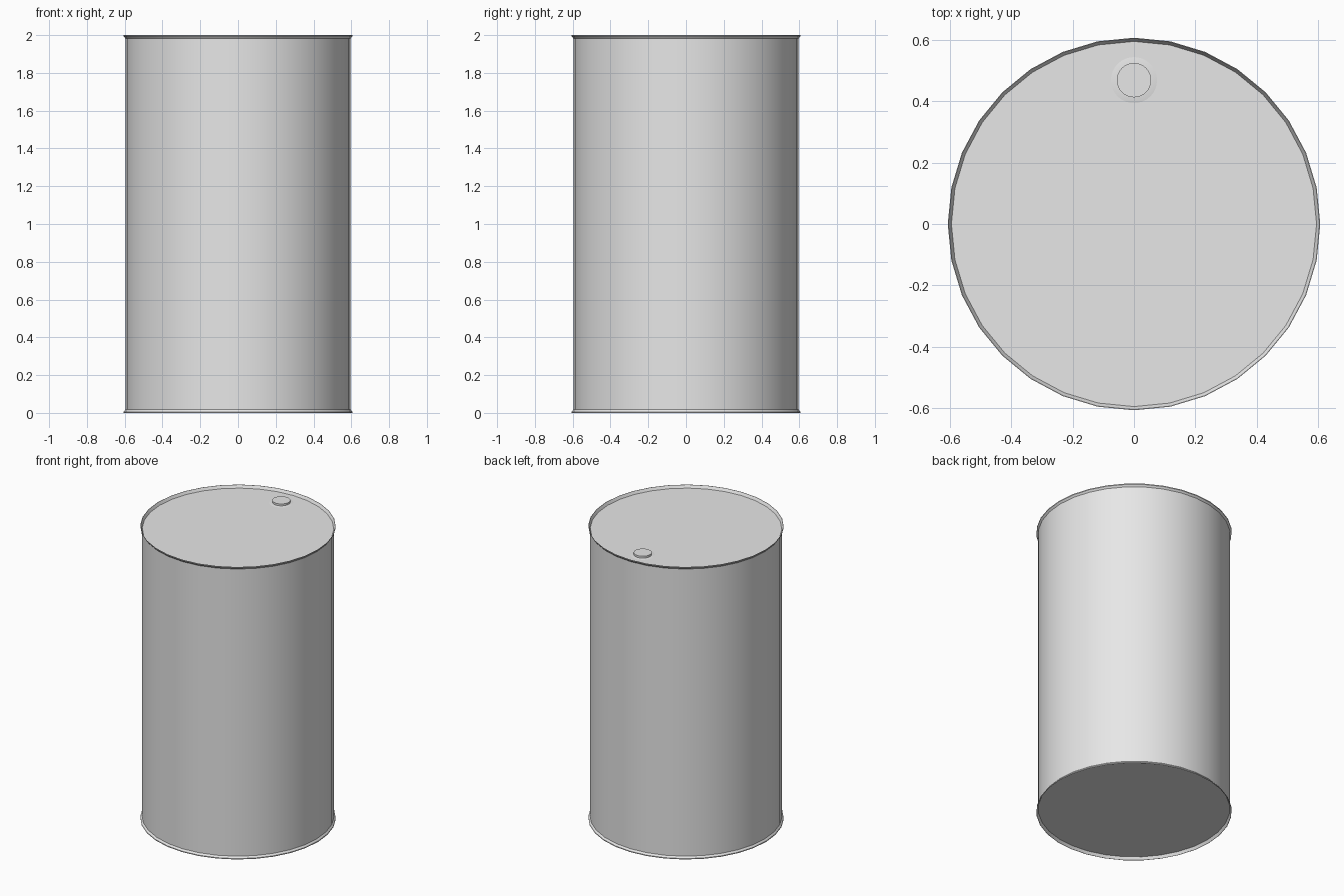
import bpy
import bmesh
from math import cos, sin, pi, radians

cube = bpy.data.objects.get("Cube")
if cube:
    bpy.data.objects.remove(cube, do_unlink=True)

steel = bpy.data.materials.new("light grey steel")
steel.use_nodes = True
GREY = (0.8, 0.8, 0.8, 1.0)
steel.diffuse_color = GREY
steel.node_tree.nodes["Principled BSDF"].inputs["Base Color"].default_value = GREY


def lathe(name, profile, sides, centre=(0, 0), smooth=30):
    """Spin (radius, height) points, listed bottom to top, and cap both ends."""
    bm = bmesh.new()
    rings = [[bm.verts.new((r * cos(2 * pi * i / sides), r * sin(2 * pi * i / sides), z))
              for i in range(sides)] for r, z in profile]
    for low, high in zip(rings, rings[1:]):
        for i in range(sides):
            j = (i + 1) % sides
            bm.faces.new((low[i], low[j], high[j], high[i]))
    bm.faces.new(rings[0][::-1])
    bm.faces.new(rings[-1])
    mesh = bpy.data.meshes.new(name)
    bm.to_mesh(mesh)
    bm.free()
    mesh.materials.append(steel)
    obj = bpy.data.objects.new(name, mesh)
    obj.location = (*centre, 0)
    bpy.context.collection.objects.link(obj)
    bpy.ops.object.select_all(action="DESELECT")
    obj.select_set(True)
    bpy.context.view_layer.objects.active = obj
    bpy.ops.object.shade_smooth_by_angle(angle=radians(smooth))
    return obj


# Drum: straight wall, thin flared rims, recessed end plates
HEIGHT, LID = 2.0, 1.981
top_half = [(0.596, 1.982), (0.606, 1.994), (0.606, HEIGHT), (0.604, HEIGHT), (0.594, LID)]
bottom_half = [(r, HEIGHT - z) for r, z in reversed(top_half)]
lathe("drum_body", bottom_half + top_half, 32)

# Filler cap with a low pressed collar around it
BUNG = (0, 0.468)
lathe("cap_collar", [(0.075, LID - 0.002), (0.075, LID), (0.056, LID + 0.003)], 32, BUNG)
lathe("filler_cap", [(0.056, LID), (0.056, LID + 0.016)], 32, BUNG)
